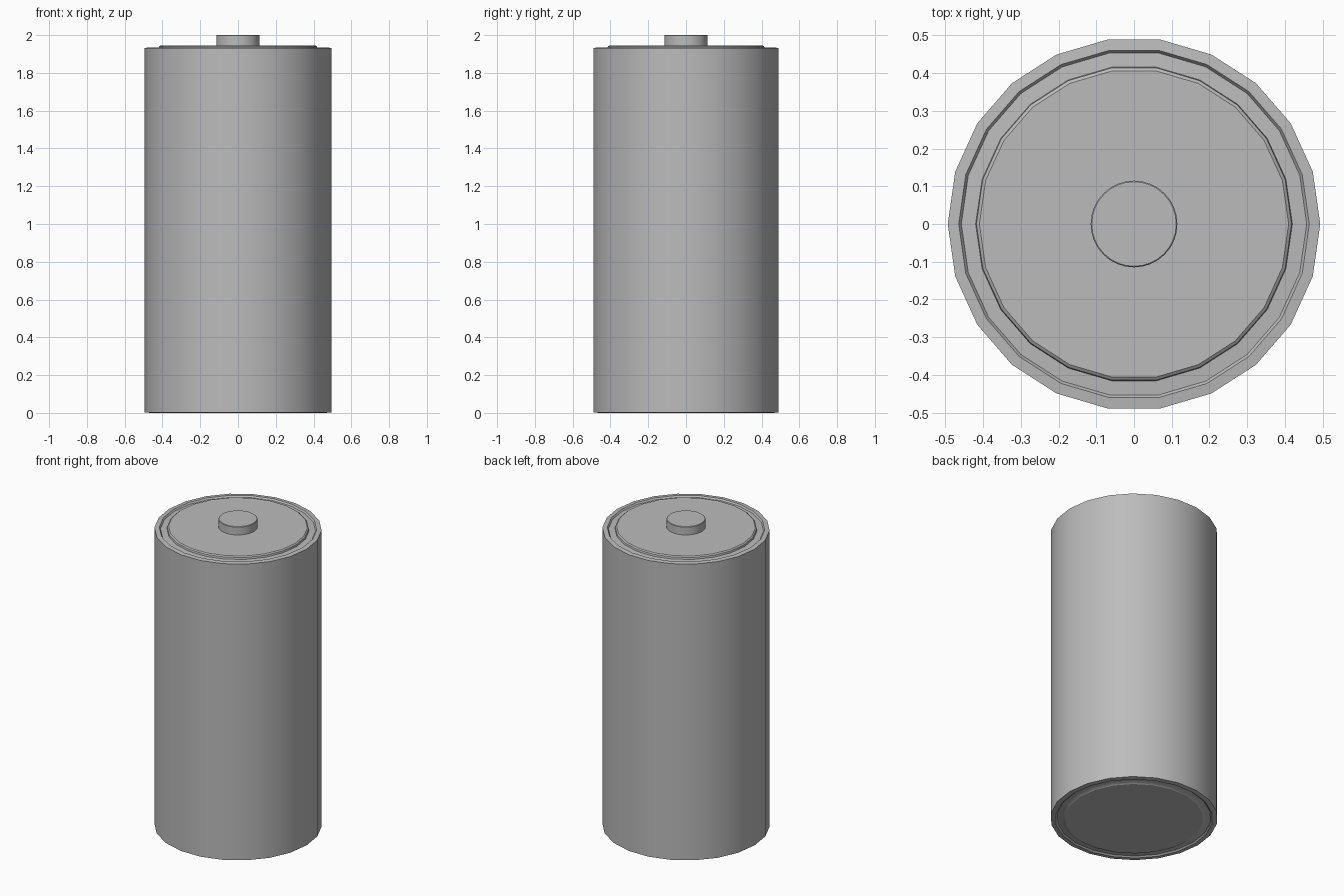
import bpy, bmesh, math

cube = bpy.data.objects.get("Cube")
if cube:
    bpy.data.objects.remove(cube)

grey = bpy.data.materials.new("plain grey")
grey.use_nodes = True
colour = (0.5, 0.5, 0.5, 1)
grey.diffuse_color = colour
grey.node_tree.nodes["Principled BSDF"].inputs["Base Color"].default_value = colour


def lathe(name, profile, sides):
    """Revolve (radius, height) points around z; capped where open."""
    bm = bmesh.new()
    rings = []
    for r, z in profile:
        angles = [2 * math.pi * i / sides for i in range(sides)]
        rings.append([bm.verts.new((r * math.cos(a), r * math.sin(a), z)) for a in angles])
    for low, high in zip(rings, rings[1:]):
        for i in range(sides):
            j = (i + 1) % sides
            bm.faces.new((low[i], low[j], high[j], high[i]))
    bm.faces.new(rings[0][::-1])
    bm.faces.new(rings[-1])
    mesh = bpy.data.meshes.new(name)
    bm.to_mesh(mesh)
    bm.free()
    obj = bpy.data.objects.new(name, mesh)
    bpy.context.collection.objects.link(obj)
    mesh.materials.append(grey)
    bpy.ops.object.select_all(action='DESELECT')
    obj.select_set(True)
    bpy.context.view_layer.objects.active = obj
    bpy.ops.object.shade_smooth_by_angle(angle=math.radians(30))
    return obj


# Casing with a shallow groove around each end plate
bottom = [(0.41, 0.0), (0.42, 0.006), (0.455, 0.008), (0.465, 0.0), (0.494, 0.003)]
top = [(0.494, 1.932), (0.465, 1.935), (0.458, 1.925), (0.42, 1.928), (0.418, 1.94), (0.41, 1.946)]
lathe("casing", bottom + top, 22)

# Raised contact on the top plate
lathe("contact_button", [(0.115, 1.94), (0.115, 1.997), (0.112, 2.0)], 32)
